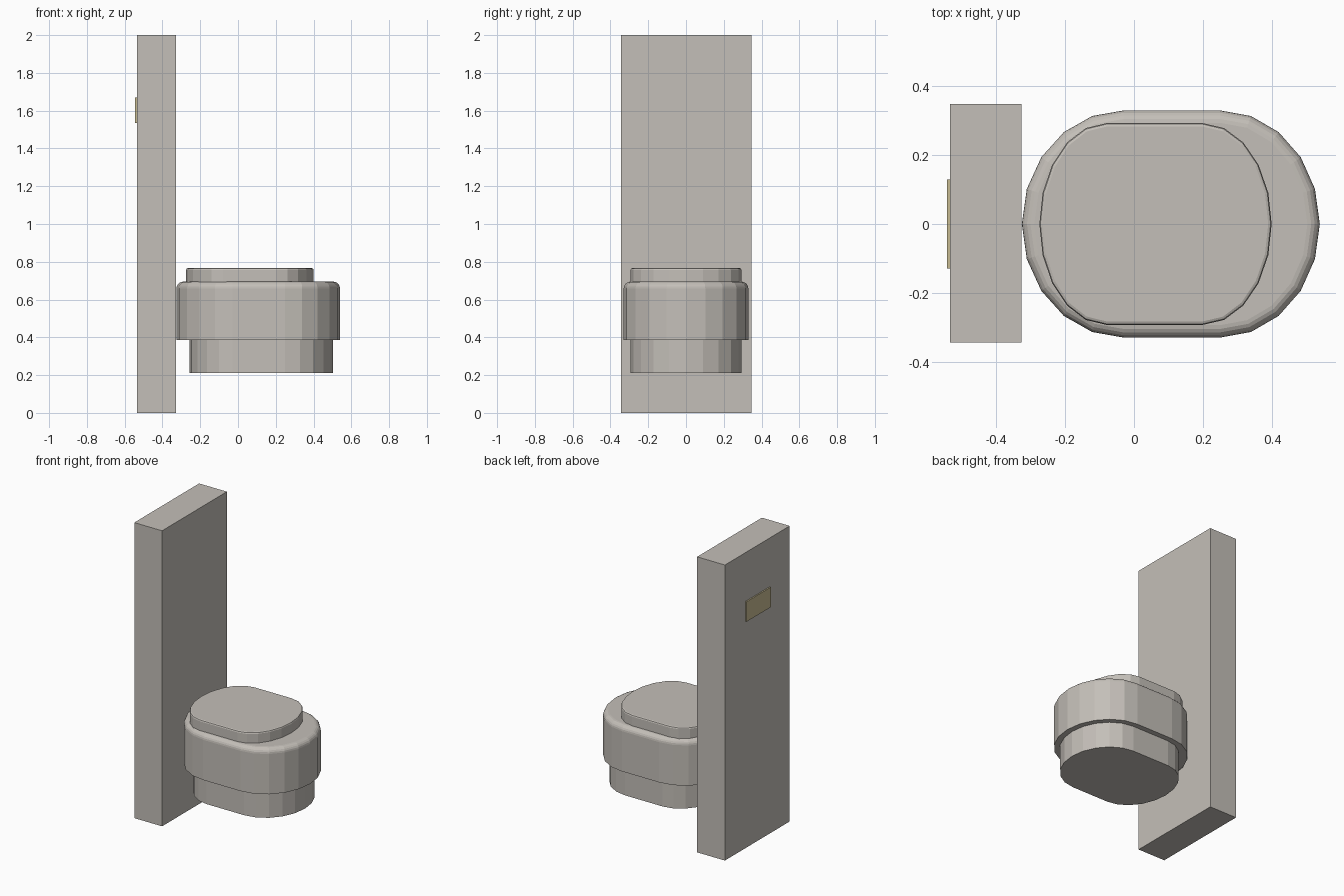
import bpy, bmesh, math

if "Cube" in bpy.data.objects:
    bpy.data.objects.remove(bpy.data.objects["Cube"])


def material(name, rgb):
    m = bpy.data.materials.new(name)
    m.diffuse_color = (*rgb, 1)
    m.use_nodes = True
    m.node_tree.nodes["Principled BSDF"].inputs["Base Color"].default_value = m.diffuse_color
    return m


stone = material("warm grey", (0.55, 0.52, 0.48))
brass = material("pale brass", (0.57, 0.50, 0.29))


def finish(name, bm, mat):
    bmesh.ops.recalc_face_normals(bm, faces=bm.faces)
    me = bpy.data.meshes.new(name)
    bm.to_mesh(me)
    bm.free()
    me.materials.append(mat)
    ob = bpy.data.objects.new(name, me)
    bpy.context.collection.objects.link(ob)
    return ob


def box(name, lo, hi, mat):
    bm = bmesh.new()
    bmesh.ops.create_cube(bm, size=1)
    for v in bm.verts:
        for i in range(3):
            v.co[i] = lo[i] if v.co[i] < 0 else hi[i]
    return finish(name, bm, mat)


def oval(x0, x1, left, right, b, inset):
    """Two half ellipses joined by straight sides, 10 segments per end."""
    pts = []
    for cx, a, start in ((right, x1 - right, -90), (left, left - x0, 90)):
        for i in range(11):
            t = math.radians(start + 18 * i)
            pts.append((cx + (a - inset) * math.cos(t) * 1.0 if start < 0
                        else cx + (a - inset) * math.cos(t),
                        (b - inset) * math.sin(t)))
    return pts


def oval_solid(name, x0, x1, left, right, b, profile, mat):
    """Stack oval rings; profile is a list of (inset, height)."""
    bm = bmesh.new()
    rings = [[bm.verts.new((x, y, z)) for x, y in oval(x0, x1, left, right, b, d)]
             for d, z in profile]
    n = len(rings[0])
    for lo, hi in zip(rings, rings[1:]):
        for i in range(n):
            j = (i + 1) % n
            bm.faces.new((lo[i], lo[j], hi[j], hi[i]))
    bm.faces.new(rings[0][::-1])
    bm.faces.new(rings[-1])
    return finish(name, bm, mat)


def rounded(bottom, top, r, steps):
    """Straight wall with a rounded upper edge."""
    arc = [math.radians(90 * i / steps) for i in range(steps + 1)]
    return [(0, bottom)] + [(r * (1 - math.cos(t)), top - r + r * math.sin(t)) for t in arc]


# Upright slab and the small plate on its outer face
box("back_panel", (-0.535, -0.345, 0), (-0.327, 0.348, 2), stone)
box("flush_plate", (-0.544, -0.13, 1.535), (-0.535, 0.13, 1.67), brass)

# Wall-hung oval body: lower base, wide rim, raised lid
oval_solid("lower_base", -0.257, 0.502, -0.03, 0.25, 0.293, [(0, 0.21), (0, 0.39)], stone)
oval_solid("bowl_body", -0.326, 0.54, -0.03, 0.25, 0.33, rounded(0.387, 0.695, 0.036, 5), stone)
oval_solid("lid", -0.275, 0.40, -0.08, 0.20, 0.293, rounded(0.68, 0.767, 0.010, 2), stone)
